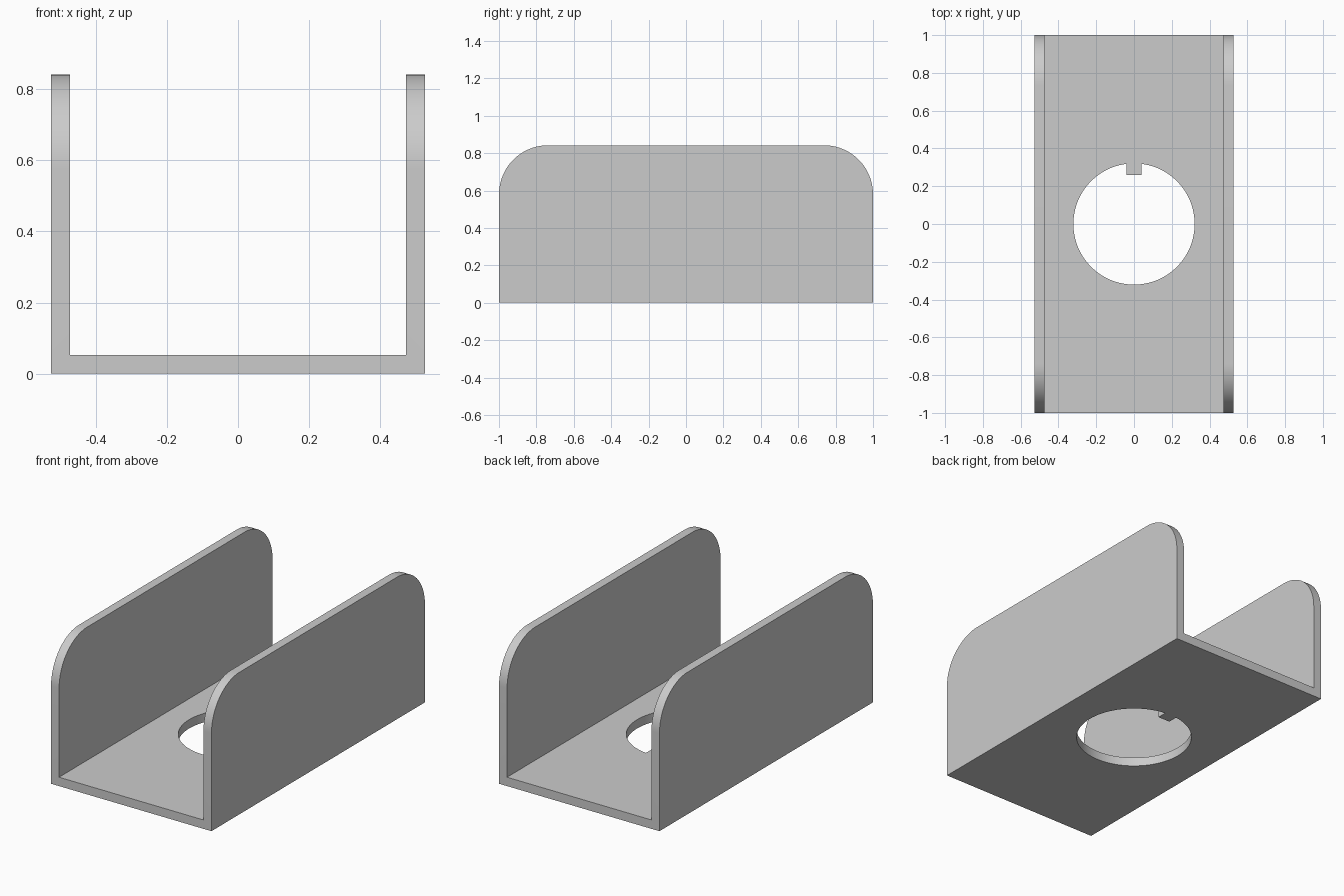
import bpy
import bmesh
import math

cube = bpy.data.objects.get("Cube")
if cube:
    bpy.data.objects.remove(cube, do_unlink=True)

HALF_W, HALF_L, HEIGHT = 0.526, 1.0, 0.842
THICK, CORNER = 0.0526, 0.263
HOLE_R, KEY_W, KEY_Y = 0.321, 0.0395, 0.26

grey = bpy.data.materials.new("light_grey")
grey.use_nodes = True
colour = (0.6, 0.6, 0.6, 1)
grey.diffuse_color = colour
grey.node_tree.nodes["Principled BSDF"].inputs["Base Color"].default_value = colour


def prism(name, points, offset, bevel=None):
    """Extrude a closed profile by an offset into a new object."""
    bm = bmesh.new()
    face = bm.faces.new([bm.verts.new(p) for p in points])
    ext = bmesh.ops.extrude_face_region(bm, geom=[face])
    moved = [v for v in ext["geom"] if isinstance(v, bmesh.types.BMVert)]
    bmesh.ops.translate(bm, verts=moved, vec=offset)
    if bevel:
        bevel(bm)
    bmesh.ops.recalc_face_normals(bm, faces=bm.faces)
    mesh = bpy.data.meshes.new(name)
    bm.to_mesh(mesh)
    bm.free()
    obj = bpy.data.objects.new(name, mesh)
    bpy.context.collection.objects.link(obj)
    mesh.materials.append(grey)
    return obj


def round_wall_ends(bm):
    """Round the top corner at each end of both walls."""
    ends = [e for e in bm.edges
            if all(v.co.z > HEIGHT - 0.001 for v in e.verts)
            and abs(e.verts[0].co.y - e.verts[1].co.y) < 0.001]
    bmesh.ops.bevel(bm, geom=ends, offset=CORNER, segments=24,
                    profile=0.5, affect='EDGES')


# U-shaped channel: floor with two upright walls
inner = HALF_W - THICK
half = [(HALF_W, 0), (HALF_W, HEIGHT), (inner, HEIGHT), (inner, THICK)]
outline = half + [(-x, z) for x, z in reversed(half)]
channel = prism("u_channel", [(x, -HALF_L, z) for x, z in outline],
                (0, 2 * HALF_L, 0), round_wall_ends)

# Keyed round hole: an arc closed by a small square tab at the back
a = math.acos(KEY_W / HOLE_R)
sweep = 2 * math.pi - (math.pi - 2 * a)
steps = 96
angles = [math.pi - a + sweep * i / steps for i in range(steps + 1)]
hole = [(HOLE_R * math.cos(t), HOLE_R * math.sin(t), -0.1) for t in angles]
hole += [(KEY_W, KEY_Y, -0.1), (-KEY_W, KEY_Y, -0.1)]
cutter = prism("hole_cutter", hole, (0, 0, 0.3))
cutter.hide_render = True

cut = channel.modifiers.new("keyed_hole", 'BOOLEAN')
cut.operation = 'DIFFERENCE'
cut.solver = 'EXACT'
cut.object = cutter

# Apply the cut, then smooth the curved faces
bpy.ops.object.select_all(action='DESELECT')
channel.select_set(True)
bpy.context.view_layer.objects.active = channel
bpy.ops.object.modifier_apply(modifier=cut.name)
bpy.data.objects.remove(cutter, do_unlink=True)
bpy.ops.object.shade_smooth_by_angle(angle=math.radians(30))
